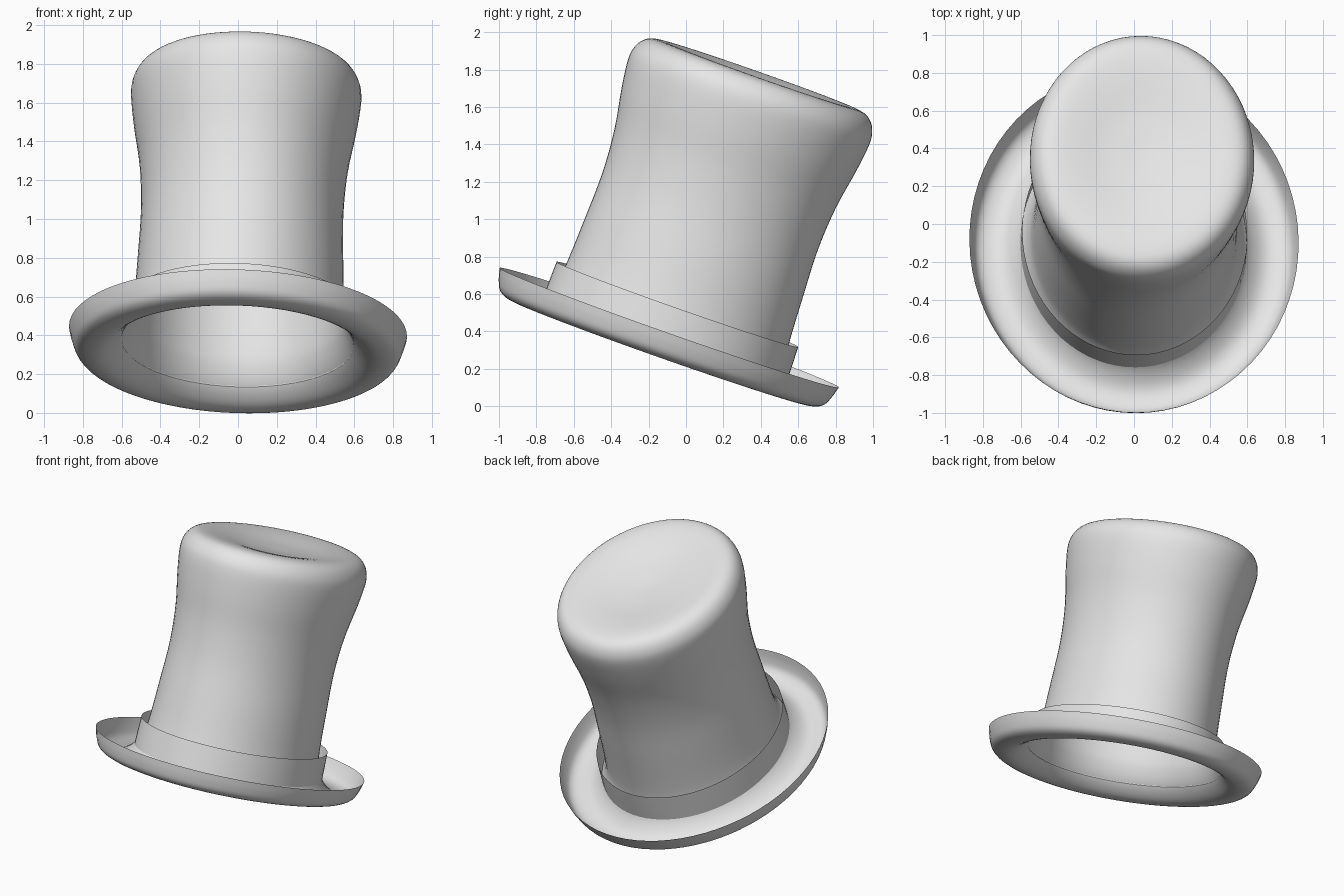
import bpy, bmesh, math
from mathutils import Matrix, Vector

if "Cube" in bpy.data.objects:
    bpy.data.objects.remove(bpy.data.objects["Cube"])

SEGMENTS = 72
# The whole hat leans backward and very slightly to its left
LEAN = (Matrix.Translation((0, -0.09, 0.42))
        @ Matrix.Rotation(math.radians(2), 4, 'Y')
        @ Matrix.Rotation(math.radians(-19.4), 4, 'X'))

felt = bpy.data.materials.new("light_grey_felt")
felt.diffuse_color = (0.8, 0.8, 0.8, 1)
felt.use_nodes = True
felt.node_tree.nodes["Principled BSDF"].inputs["Base Color"].default_value = felt.diffuse_color


def smooth_profile(points, steps=4):
    """Catmull-Rom curve through (radius, height) points."""
    p = [Vector(q) for q in points]
    p = [2 * p[0] - p[1]] + p + [2 * p[-1] - p[-2]]
    out = []
    for a, b, c, d in zip(p, p[1:], p[2:], p[3:]):
        for k in range(steps):
            t = k / steps
            out.append(0.5 * (2 * b + (c - a) * t + (2 * a - 5 * b + 4 * c - d) * t * t
                              + (3 * b - a - 3 * c + d) * t ** 3))
    return out + [p[-2]]


def oval_lathe(name, profile, closed_top=False):
    """Sweep a profile around an oval slightly longer from front to back."""
    bm = bmesh.new()
    rings = []
    for r, h in profile:
        ry = min(r + 0.09, r * 1.18)
        rings.append([bm.verts.new((r * math.cos(a), ry * math.sin(a), h))
                      for a in (2 * math.pi * i / SEGMENTS for i in range(SEGMENTS))])
    for low, high in zip(rings, rings[1:]):
        for i in range(SEGMENTS):
            j = (i + 1) % SEGMENTS
            bm.faces.new((low[i], low[j], high[j], high[i]))
    if closed_top:
        centre = bm.verts.new((0, 0, profile[-1][1]))
        for i in range(SEGMENTS):
            bm.faces.new((rings[-1][i], rings[-1][(i + 1) % SEGMENTS], centre))
    bm.transform(LEAN)
    mesh = bpy.data.meshes.new(name)
    bm.to_mesh(mesh)
    bm.free()
    mesh.materials.append(felt)
    mesh.shade_smooth()
    obj = bpy.data.objects.new(name, mesh)
    bpy.context.collection.objects.link(obj)
    return obj


# Curled brim flowing into the flared crown and its dished top
hat_profile = smooth_profile([
    (0.872, 0.0), (0.855, -0.06), (0.83, -0.112), (0.785, -0.138), (0.72, -0.142),
    (0.66, -0.115), (0.60, -0.055), (0.56, 0.03), (0.543, 0.13), (0.53, 0.40),
    (0.522, 0.66), (0.538, 0.90), (0.575, 1.12), (0.594, 1.28), (0.582, 1.36),
    (0.54, 1.415), (0.47, 1.435), (0.36, 1.425), (0.2, 1.395), (0.04, 1.38)])
oval_lathe("brim_and_crown", hat_profile, closed_top=True)

# Loose band around the foot of the crown
oval_lathe("hat_band", [(0.600, -0.06), (0.598, 0.035), (0.595, 0.132)])
